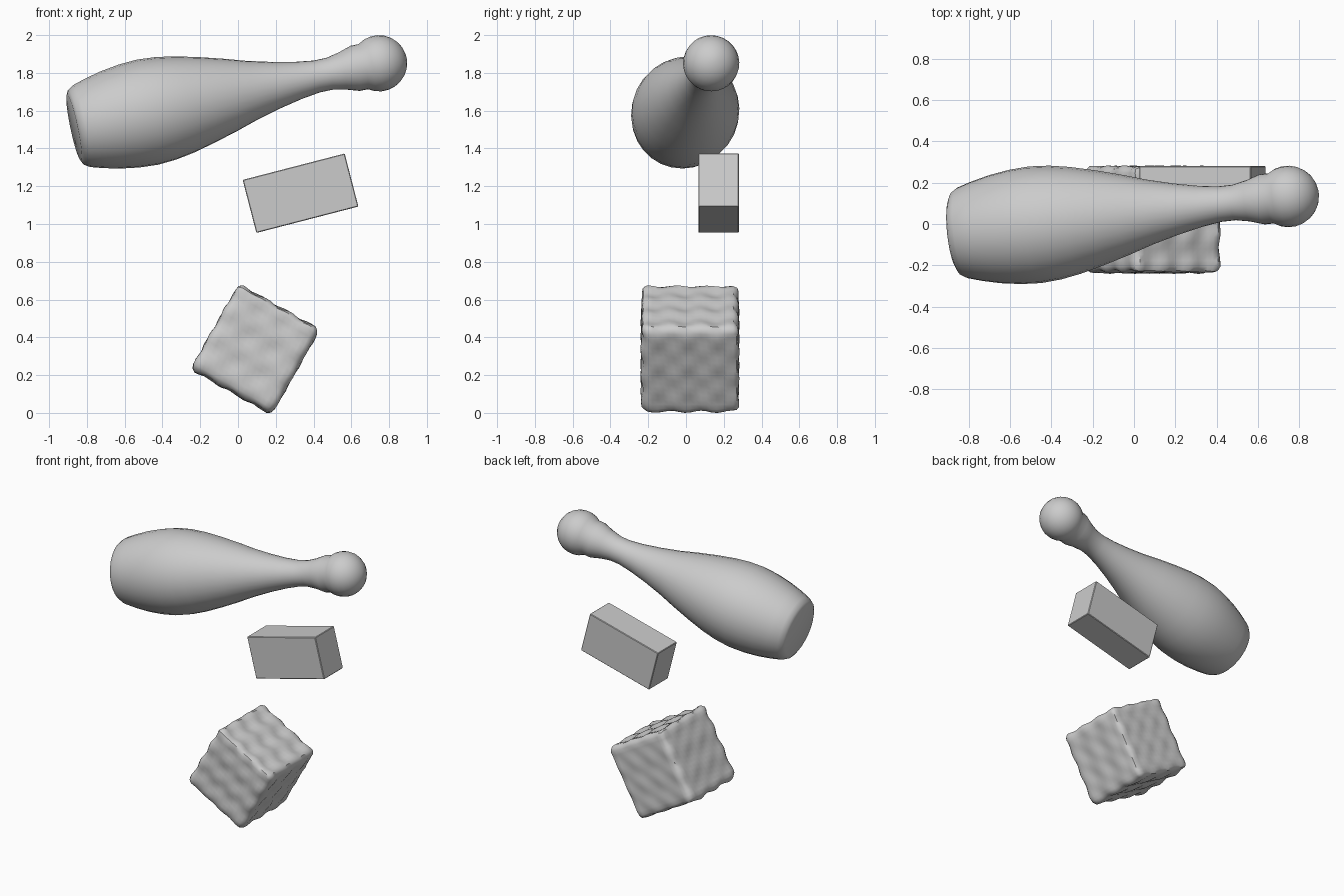
import bpy, bmesh
from math import sin, cos, pi, radians
from mathutils import Vector

if "Cube" in bpy.data.objects:
    bpy.data.objects.remove(bpy.data.objects["Cube"])


def finish(bm, name, loc, smooth=None):
    bmesh.ops.recalc_face_normals(bm, faces=bm.faces)
    me = bpy.data.meshes.new(name)
    bm.to_mesh(me)
    bm.free()
    ob = bpy.data.objects.new(name, me)
    bpy.context.collection.objects.link(ob)
    ob.location = loc
    if smooth:
        bpy.ops.object.select_all(action='DESELECT')
        ob.select_set(True)
        bpy.context.view_layer.objects.active = ob
        bpy.ops.object.shade_smooth_by_angle(angle=radians(smooth))
    return ob


# Bowling pin: lathed profile (distance from base, radius) lying on its side
profile = [(0, .178), (.012, .203), (.04, .221), (.11, .242), (.2, .263), (.3, .278),
           (.4, .284), (.5, .277), (.6, .26), (.72, .231), (.85, .195), (.97, .158),
           (1.1, .125), (1.22, .1), (1.32, .086), (1.39, .086), (1.46, .1), (1.53, .122)]
head_s, head_r = 1.66, .149
for k in range(9):
    a = radians(125 - k * 14.5)
    profile.append((head_s - head_r * cos(pi - a), head_r * sin(a)) if k < 0 else
                   (head_s + head_r * cos(a), head_r * sin(a)))
profile = sorted(p for p in profile)
bm = bmesh.new()
n = 28
rings = [[bm.verts.new((r * cos(2 * pi * i / n), r * sin(2 * pi * i / n), s))
          for i in range(n)] for s, r in profile]
for a, b in zip(rings, rings[1:]):
    for i in range(n):
        j = (i + 1) % n
        bm.faces.new((a[i], a[j], b[j], b[i]))
bm.faces.new(rings[0])
tip = bm.verts.new((0, 0, head_s + head_r))
for i in range(n):
    bm.faces.new((rings[-1][i], rings[-1][(i + 1) % n], tip))
base, head = Vector((-.868, -.047, 1.51)), Vector((.753, .134, 1.852))
pin = finish(bm, "bowling_pin", base, 35)
pin.rotation_euler = (head - base).to_track_quat('Z', 'Y').to_euler()

# Plain brick with a slim edge bevel
bm = bmesh.new()
bmesh.ops.create_cube(bm, size=1)
bmesh.ops.scale(bm, vec=(.558, .215, .29), verts=bm.verts)
bmesh.ops.bevel(bm, geom=bm.edges[:], offset=.004, segments=1, affect='EDGES')
brick = finish(bm, "brick", (.331, .173, 1.163))
brick.rotation_euler.y = radians(-14.5)

# Lumpy block: rounded box with gently dimpled sides
bm = bmesh.new()
bmesh.ops.create_cube(bm, size=1)
bmesh.ops.subdivide_edges(bm, edges=bm.edges[:], cuts=17, use_grid_fill=True)
half, rad = Vector((.244, .256, .256)), .035
for v in bm.verts:
    p = Vector([c * 2 * h for c, h in zip(v.co, half)])
    core = Vector([max(rad - h, min(h - rad, c)) for c, h in zip(p, half)])
    normal = (p - core).normalized()
    wave = sin(p.x * 42 + 1) * sin(p.y * 38) + sin(p.y * 40 + 2) * sin(p.z * 42) \
        + sin(p.z * 38 + 1) * sin(p.x * 44 + 2)
    v.co = core + normal * (rad + .0045 * wave)
block = finish(bm, "lumpy_block", (.09, .022, .337), 40)
block.rotation_euler.y = radians(29.5)
